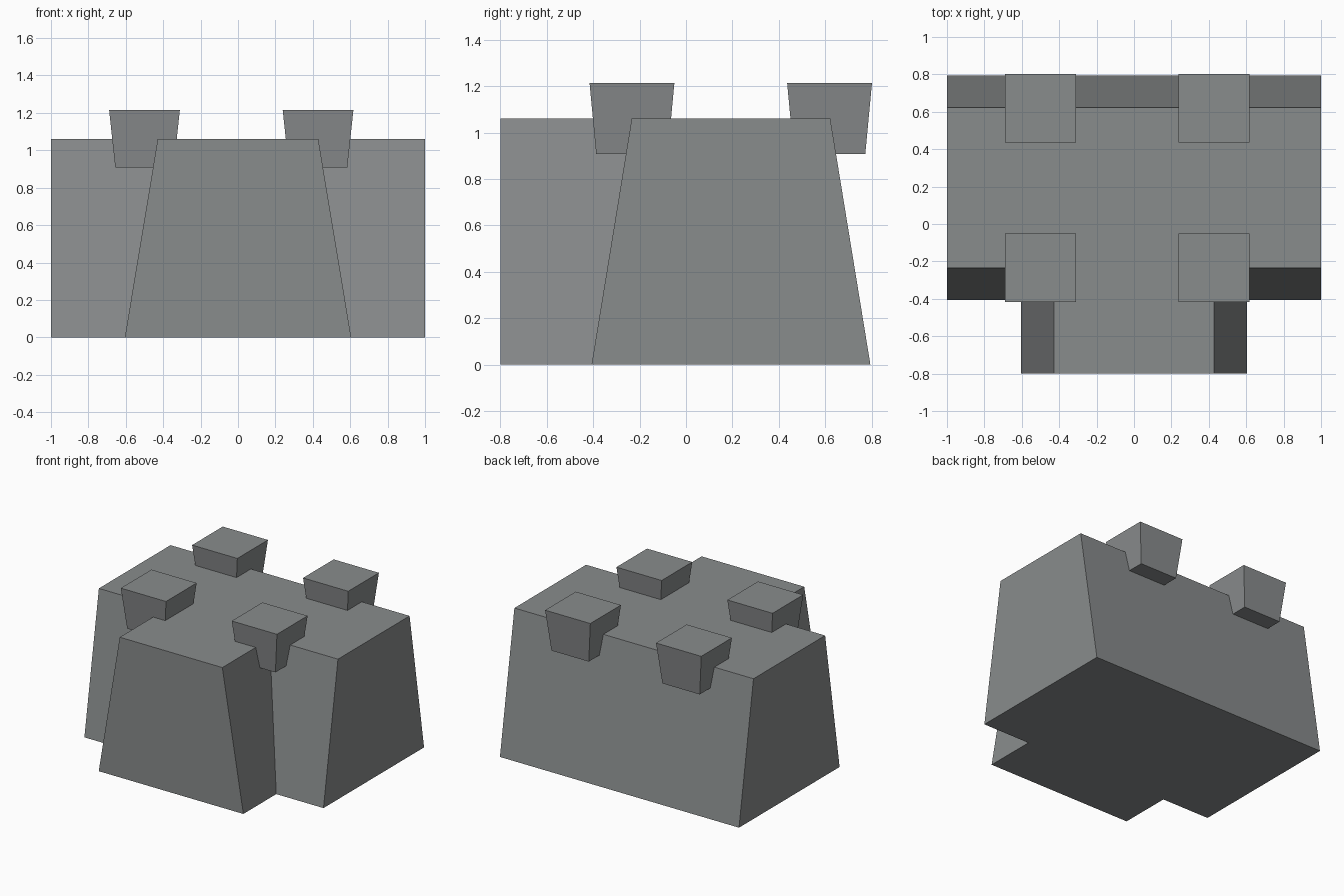
import bpy, bmesh
from mathutils import Vector

if "Cube" in bpy.data.objects:
    bpy.data.objects.remove(bpy.data.objects["Cube"])

stone = bpy.data.materials.new("grey_stone")
stone.diffuse_color = (0.25, 0.262, 0.265, 1)
stone.use_nodes = True
stone.node_tree.nodes["Principled BSDF"].inputs["Base Color"].default_value = stone.diffuse_color


def frustum(name, bottom, top, z0, z1):
    """Solid between two rectangles given as (x0, x1, y0, y1)."""
    bm = bmesh.new()
    bmesh.ops.create_cube(bm, size=2)
    for v in bm.verts:
        r = top if v.co.z > 0 else bottom
        v.co = Vector((r[1] if v.co.x > 0 else r[0],
                       r[3] if v.co.y > 0 else r[2],
                       z1 if v.co.z > 0 else z0))
    me = bpy.data.meshes.new(name)
    bm.to_mesh(me)
    bm.free()
    me.materials.append(stone)
    ob = bpy.data.objects.new(name, me)
    bpy.context.collection.objects.link(ob)
    return ob


# Main block: long trapezoid running left to right
H = 1.06
body = frustum("main_block", (-1, 1, -0.407, 0.795), (-1, 1, -0.234, 0.622), 0, H)

# Front wing: trapezoid running forward, merged into the main block
wing = frustum("front_wing", (-0.605, 0.605, -0.8, 0.2), (-0.429, 0.429, -0.8, 0.2), 0, H)
join = body.modifiers.new("join_wing", "BOOLEAN")
join.operation = "UNION"
join.solver = "EXACT"
join.object = wing
wing.hide_render = True
wing.hide_viewport = True

# Four tapered corner blocks, wider at the top
for side, x in (("left", -0.50), ("right", 0.428)):
    for end, y in (("front", -0.233), ("back", 0.619)):
        a, b, c, d = 0.189, 0.183, 0.156, 0.154
        frustum(f"{end}_{side}_corner_block",
                (x - c, x + c, y - d, y + d),
                (x - a, x + a, y - b, y + b), 0.907, 1.215)
